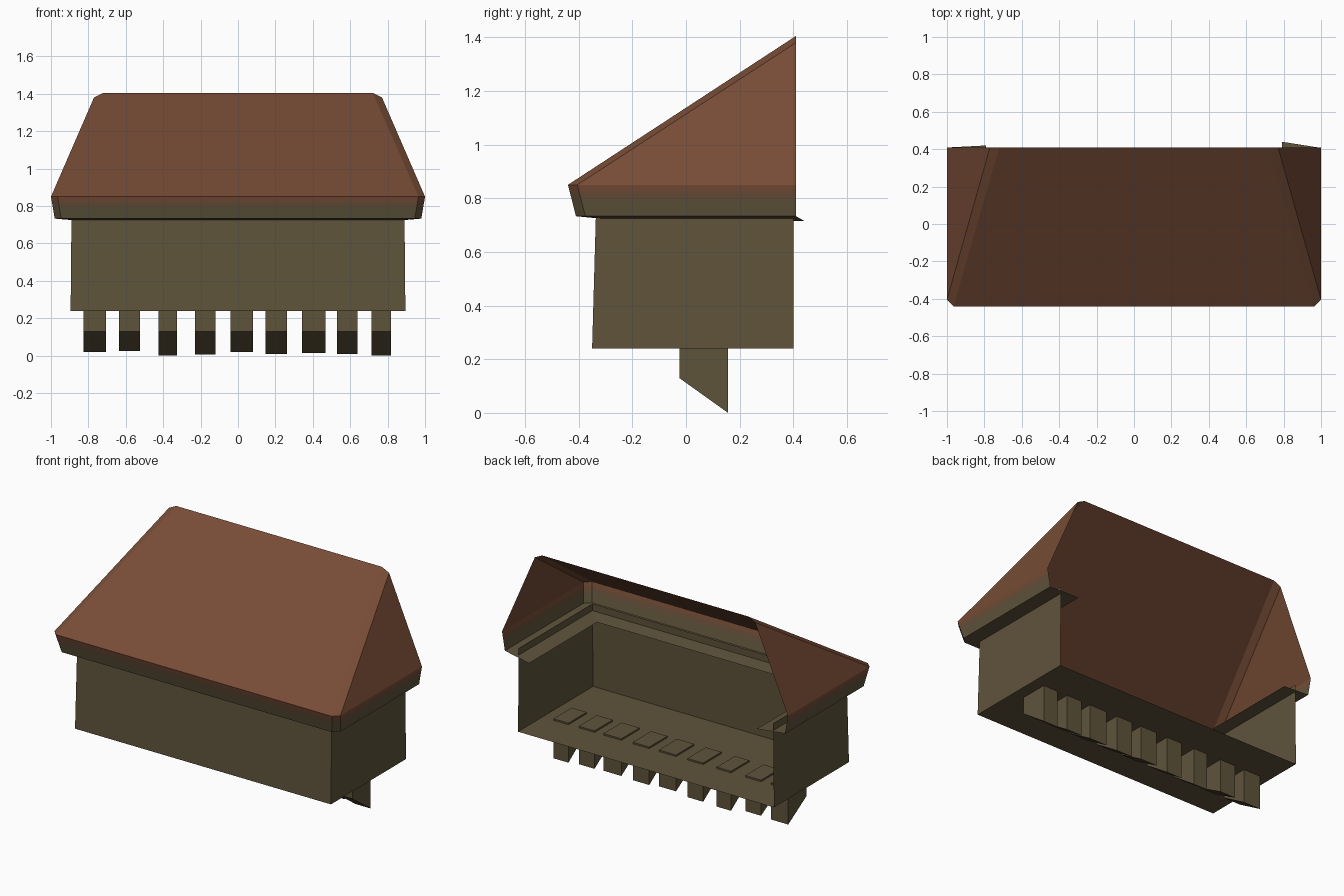
import bpy, bmesh

if "Cube" in bpy.data.objects:
    bpy.data.objects.remove(bpy.data.objects["Cube"])


def material(name, rgb):
    m = bpy.data.materials.new(name)
    m.diffuse_color = (*rgb, 1.0)
    m.use_nodes = True
    m.node_tree.nodes["Principled BSDF"].inputs["Base Color"].default_value = m.diffuse_color
    return m


ROOF = material("roof_red_brown", (0.185, 0.073, 0.037))
WOOD = material("olive_timber", (0.114, 0.087, 0.044))
BLEND = material("weathered_brown", (0.140, 0.079, 0.041))


def make(name, bm, mats):
    bmesh.ops.remove_doubles(bm, verts=bm.verts[:], dist=0.0005)
    me = bpy.data.meshes.new(name)
    bm.to_mesh(me)
    bm.free()
    for m in mats:
        me.materials.append(m)
    ob = bpy.data.objects.new(name, me)
    bpy.context.collection.objects.link(ob)
    return ob


def ring(x, yf, c, z, back=0.41, back_left=None):
    """U-shaped outline, open at the back, with front corners cut by c."""
    bl = back if back_left is None else back_left
    return [(x, back, z), (x, yf + c, z), (x - c, yf, z),
            (-x + c, yf, z), (-x, yf + c, z), (-x, bl, z)]


def loft(bm, low, high, mat=0):
    a = [bm.verts.new(p) for p in low]
    b = [bm.verts.new(p) for p in high]
    for i in range(len(a) - 1):
        f = bm.faces.new((a[i], b[i], b[i + 1], a[i + 1]))
        f.material_index = mat


# Hipped roof sheet, open at the back
bm = bmesh.new()
ridge = [(0.77, 0.41, 1.38), (0.77, 0.41, 1.38), (0.72, 0.41, 1.405),
         (-0.72, 0.41, 1.405), (-0.77, 0.41, 1.38), (-0.77, 0.41, 1.38)]
loft(bm, ring(1.0, -0.44, 0.035, 0.85), ridge)
make("roof", bm, [ROOF])

# Eave band, fading from roof colour to timber, and its flat soffit
bm = bmesh.new()


def eave_ring(t):
    return ring(1.0 - 0.02 * t, -0.44 + 0.03 * t, 0.035, 0.85 - 0.117 * t)


steps = [0.0, 0.22, 0.48, 1.0]
for i in range(3):
    loft(bm, eave_ring(steps[i + 1]), eave_ring(steps[i]), i)
loft(bm, ring(0.79, -0.24, 0.0, 0.716, 0.44, 0.42), eave_ring(1.0), 2)
make("eave", bm, [ROOF, BLEND, WOOD])

# Gallery walls, open at the back and top
bm = bmesh.new()
base = ring(0.895, -0.35, 0.0, 0.24, 0.40)
loft(bm, base, ring(0.89, -0.335, 0.0, 0.77, 0.40))
make("walls", bm, [WOOD])

# Floor
bm = bmesh.new()
bm.faces.new([bm.verts.new(base[i]) for i in (0, 1, 4, 5)]).normal_flip()
bm.normal_update()
for f in bm.faces:
    if f.normal.z > 0:
        f.normal_flip()
make("floor", bm, [WOOD])

# Row of slant-cut corbels: centre, width, lowest point
corbels = [(-0.765, 0.12, 0.02), (-0.58, 0.11, 0.025), (-0.375, 0.10, 0.0),
           (-0.175, 0.11, 0.005), (0.02, 0.12, 0.02), (0.205, 0.115, 0.01),
           (0.405, 0.125, 0.015), (0.585, 0.11, 0.01), (0.765, 0.105, 0.0)]
for n, (cx, w, z) in enumerate(corbels, 1):
    bm = bmesh.new()
    profile = [(-0.025, 0.25), (-0.025, 0.13), (0.157, z), (0.157, 0.25)]
    face = bm.faces.new([bm.verts.new((cx - w / 2, y, h)) for y, h in profile])
    ext = bmesh.ops.extrude_face_region(bm, geom=[face])
    bmesh.ops.translate(bm, vec=(w, 0, 0), verts=[
        v for v in ext["geom"] if isinstance(v, bmesh.types.BMVert)])
    bmesh.ops.recalc_face_normals(bm, faces=bm.faces[:])
    make("corbel_%d" % n, bm, [WOOD])
